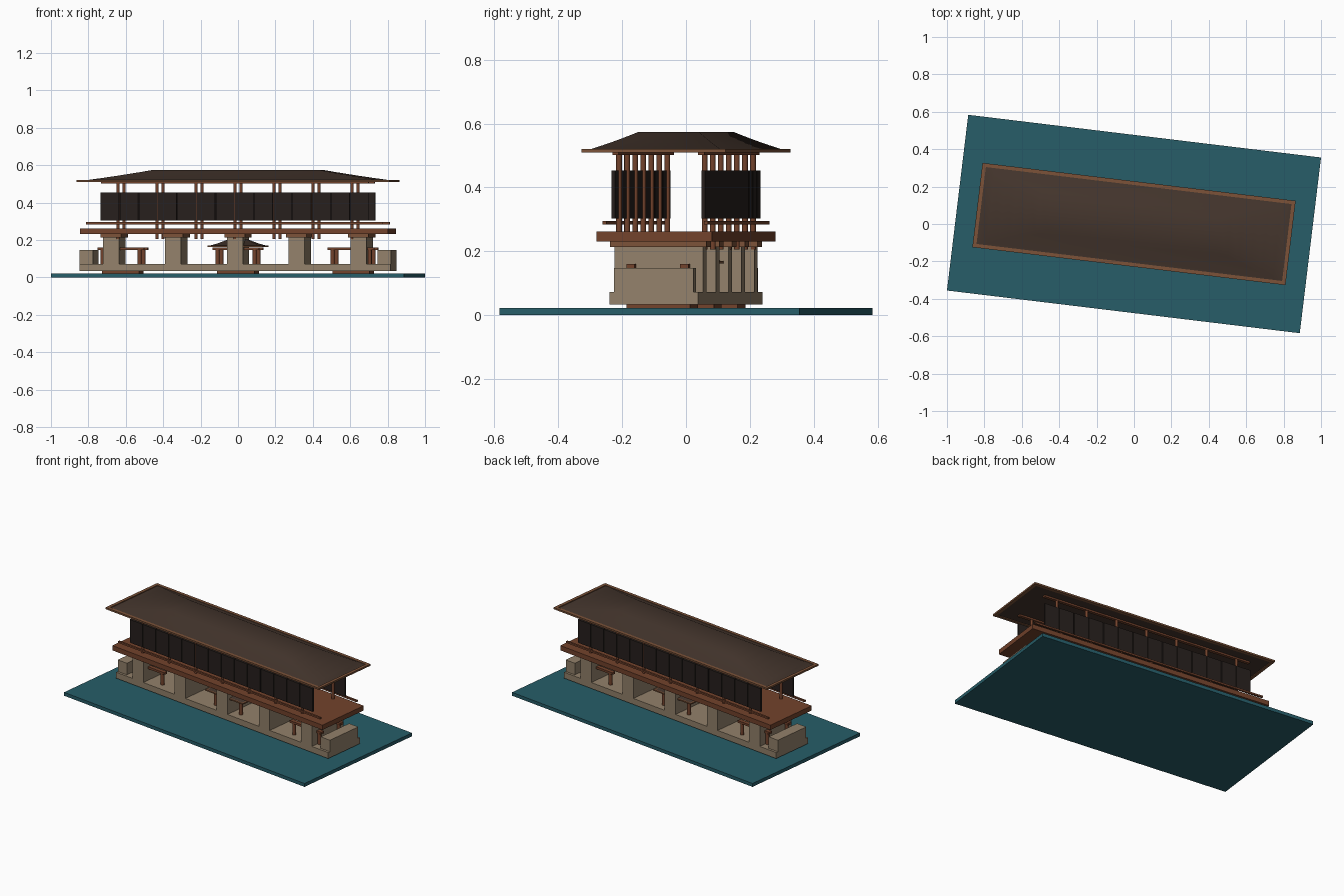
import bpy, bmesh, math
from mathutils import Matrix, Vector

if "Cube" in bpy.data.objects:
    bpy.data.objects.remove(bpy.data.objects["Cube"])

TURN = Matrix.Rotation(math.radians(-6.9), 4, 'Z')   # whole model sits slightly turned


def mat(name, c):
    m = bpy.data.materials.new(name)
    m.diffuse_color = (*c, 1)
    m.use_nodes = True
    m.node_tree.nodes["Principled BSDF"].inputs["Base Color"].default_value = m.diffuse_color
    return m


WATER = mat("water", (0.02, 0.11, 0.14))
STONE = mat("stone", (0.29, 0.22, 0.145))
WOOD = mat("wood", (0.17, 0.055, 0.025))
TRIM = mat("trim_wood", (0.2, 0.085, 0.04))
TILE = mat("roof_tile", (0.058, 0.036, 0.026))
DARK = mat("dark_panel", (0.02, 0.014, 0.012))


def finish(bm, name, m):
    bmesh.ops.recalc_face_normals(bm, faces=bm.faces)
    me = bpy.data.meshes.new(name)
    bm.transform(TURN)
    bm.to_mesh(me)
    bm.free()
    me.materials.append(m)
    ob = bpy.data.objects.new(name, me)
    bpy.context.collection.objects.link(ob)
    return ob


def smooth(ob, angle):
    bpy.ops.object.select_all(action='DESELECT')
    ob.select_set(True)
    bpy.context.view_layer.objects.active = ob
    bpy.ops.object.shade_smooth_by_angle(angle=math.radians(angle))


def box(name, m, x, y, hx, hy, z0, z1):
    bm = bmesh.new()
    M = Matrix.Translation((x, y, (z0 + z1) / 2)) @ Matrix.Diagonal((2 * hx, 2 * hy, z1 - z0, 1))
    bmesh.ops.create_cube(bm, size=1, matrix=M)
    return finish(bm, name, m)


def post(name, m, x, y, r, z0, z1):
    bm = bmesh.new()
    bmesh.ops.create_cone(bm, cap_ends=True, segments=10, radius1=r, radius2=r, depth=z1 - z0,
                          matrix=Matrix.Translation((x, y, (z0 + z1) / 2)))
    smooth(finish(bm, name, m), 40)


def hip_roof(name, eave, top, z0, z1, sag, steps=6):
    """Stacked rectangles with a slightly hollow slope."""
    bm = bmesh.new()
    rings = []
    for i in range(steps + 1):
        t = i / steps
        hx, hy = (e + (p - e) * t for e, p in zip(eave, top))
        z = z0 + (z1 - z0) * (t - sag * t * (1 - t))
        rings.append([bm.verts.new((sx * hx, sy * hy, z))
                      for sx, sy in ((-1, -1), (1, -1), (1, 1), (-1, 1))])
    for a, b in zip(rings, rings[1:]):
        for k in range(4):
            bm.faces.new((a[k], a[(k + 1) % 4], b[(k + 1) % 4], b[k]))
    bm.faces.new(rings[0])
    bm.faces.new(rings[-1])
    smooth(finish(bm, name, TILE), 40)


def frame(name, hx, hy, w, z0, z1):
    for s in (-1, 1):
        box(name + "_long", TRIM, 0, s * (hy - w / 2), hx, w / 2, z0, z1)
        box(name + "_short", TRIM, s * (hx - w / 2), 0, w / 2, hy - w, z0, z1)


# water and stone base
box("water", WATER, 0, 0, 0.95, 0.473, 0, 0.022)
box("stone_base", STONE, 0, 0, 0.838, 0.14, 0.033, 0.072)
for s in (-1, 1):
    box("end_block", STONE, s * 0.802, 0, 0.036, 0.125, 0.05, 0.147)

# piers with wooden caps
for i in range(-2, 3):
    box("pier", STONE, i * 0.333, 0, 0.043, 0.14, 0.07, 0.213)
    box("pier_cap", TRIM, i * 0.333, 0, 0.055, 0.152, 0.213, 0.231)

# low shelters between the piers
for cx in (-0.62, 0, 0.62):
    box("footing", WOOD, cx, 0, 0.1, 0.1, 0.022, 0.034)
    for sy in (-1, 1):
        box("shelter_beam", WOOD, cx, sy * 0.085, 0.125, 0.013, 0.146, 0.16)
        for sx in (-1, 1):
            post("shelter_post", WOOD, cx + sx * 0.1, sy * 0.085, 0.011, 0.07, 0.15)
hip_roof("small_roof", (0.145, 0.12), (0.04, 0.03), 0.168, 0.208, 0.3)
frame("small_eave", 0.148, 0.124, 0.015, 0.162, 0.17)

# deck
box("deck", WOOD, 0, 0, 0.83, 0.182, 0.231, 0.262)

# posts, rails, beams and screens on both long sides
for s in (-1, 1):
    box("rail", WOOD, 0, s * 0.16, 0.798, 0.006, 0.284, 0.295)
    box("top_beam", WOOD, 0, s * 0.135, 0.72, 0.01, 0.502, 0.513)
    for i in range(-3, 4):
        post("post", WOOD, i * 0.21, s * 0.135, 0.009, 0.206, 0.511)
    for i in range(14):
        box("screen_panel", DARK, (i - 6.5) * 0.1035, s * 0.142, 0.0495, 0.006, 0.303, 0.453)

# main roof
hip_roof("main_roof", (0.835, 0.218), (0.45, 0.095), 0.514, 0.574, 0.15)
frame("eave_trim", 0.843, 0.227, 0.02, 0.51, 0.521)
